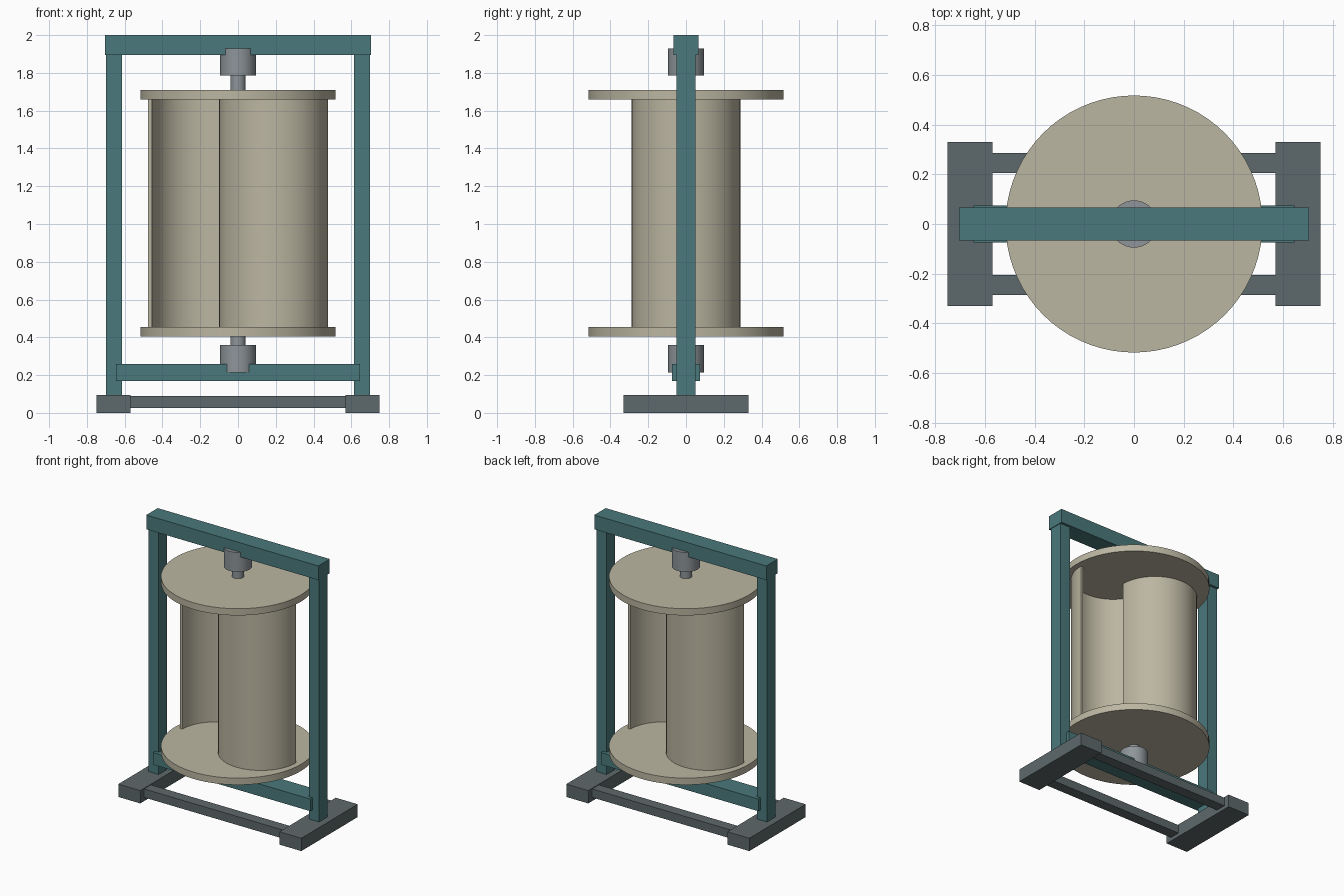
import bpy, bmesh, math

if "Cube" in bpy.data.objects:
    bpy.data.objects.remove(bpy.data.objects["Cube"])


def material(name, rgb):
    m = bpy.data.materials.new(name)
    m.diffuse_color = (*rgb, 1)
    m.use_nodes = True
    m.node_tree.nodes["Principled BSDF"].inputs["Base Color"].default_value = m.diffuse_color
    return m


TEAL = material("painted_frame", (0.07, 0.19, 0.20))
DARK = material("dark_base", (0.11, 0.14, 0.145))
CREAM = material("cream_rotor", (0.50, 0.47, 0.36))
STEEL = material("steel", (0.27, 0.30, 0.32))


def finish(name, bm, mat, smooth=False):
    bmesh.ops.recalc_face_normals(bm, faces=bm.faces)
    me = bpy.data.meshes.new(name)
    bm.to_mesh(me)
    bm.free()
    me.materials.append(mat)
    ob = bpy.data.objects.new(name, me)
    bpy.context.collection.objects.link(ob)
    if smooth:
        bpy.ops.object.select_all(action='DESELECT')
        ob.select_set(True)
        bpy.context.view_layer.objects.active = ob
        bpy.ops.object.shade_smooth_by_angle(angle=math.radians(30))
    return ob


def box(name, x, y, z, mat):
    """Box from (min, max) pairs."""
    bm = bmesh.new()
    bmesh.ops.create_cube(bm, size=1)
    for v in bm.verts:
        v.co = [lo + (c + 0.5) * (hi - lo) for c, (lo, hi) in zip(v.co, (x, y, z))]
    return finish(name, bm, mat)


def prism(name, outline, z0, z1, mat):
    """Vertical extrusion of a closed xy outline."""
    bm = bmesh.new()
    face = bm.faces.new([bm.verts.new((x, y, z0)) for x, y in outline])
    ext = bmesh.ops.extrude_face_region(bm, geom=[face], use_keep_orig=True)
    top = [g for g in ext["geom"] if isinstance(g, bmesh.types.BMVert)]
    bmesh.ops.translate(bm, verts=top, vec=(0, 0, z1 - z0))
    return finish(name, bm, mat, smooth=True)


def arc(cx, r, a0, a1, n):
    return [(cx + r * math.cos(a0 + (a1 - a0) * i / n),
             r * math.sin(a0 + (a1 - a0) * i / n)) for i in range(n + 1)]


def cylinder(name, r, z0, z1, mat, n):
    return prism(name, arc(0, r, 0, math.tau, n)[:-1], z0, z1, mat)


# Feet and uprights on both sides
for side, s in (("left", -1), ("right", 1)):
    box(side + "_foot", sorted((s * 0.57, s * 0.75)), (-0.33, 0.33), (0, 0.095), DARK)
    box(side + "_post", sorted((s * 0.615, s * 0.70)), (-0.05, 0.05), (0.08, 1.91), TEAL)

# Base rails joining the feet
for side, s in (("front", -1), ("back", 1)):
    box(side + "_rail", (-0.60, 0.60), sorted((s * 0.205, s * 0.285)), (0.027, 0.09), DARK)

# Crossbeams carrying the bearings
box("top_beam", (-0.705, 0.705), (-0.067, 0.067), (1.895, 2.0), TEAL)
box("lower_beam", (-0.645, 0.645), (-0.075, 0.075), (0.17, 0.26), TEAL)

# Shaft and bearings
cylinder("shaft", 0.04, 0.26, 1.88, STEEL, 32)
cylinder("lower_bearing", 0.095, 0.215, 0.36, STEEL, 40)
cylinder("upper_bearing", 0.095, 1.785, 1.93, STEEL, 40)

# Rotor end plates
cylinder("lower_end_plate", 0.517, 0.405, 0.455, CREAM, 72)
cylinder("upper_end_plate", 0.517, 1.66, 1.71, CREAM, 72)

# Two offset half-cylinder scoops, point-symmetric about the shaft
for side, s, a in (("front", 1, math.pi), ("back", -1, 0)):
    outline = (arc(s * 0.188, 0.288, a, a + math.pi, 32)
               + arc(s * 0.188, 0.268, a + math.pi, a, 32))
    prism(side + "_blade", outline, 0.445, 1.67, CREAM)
